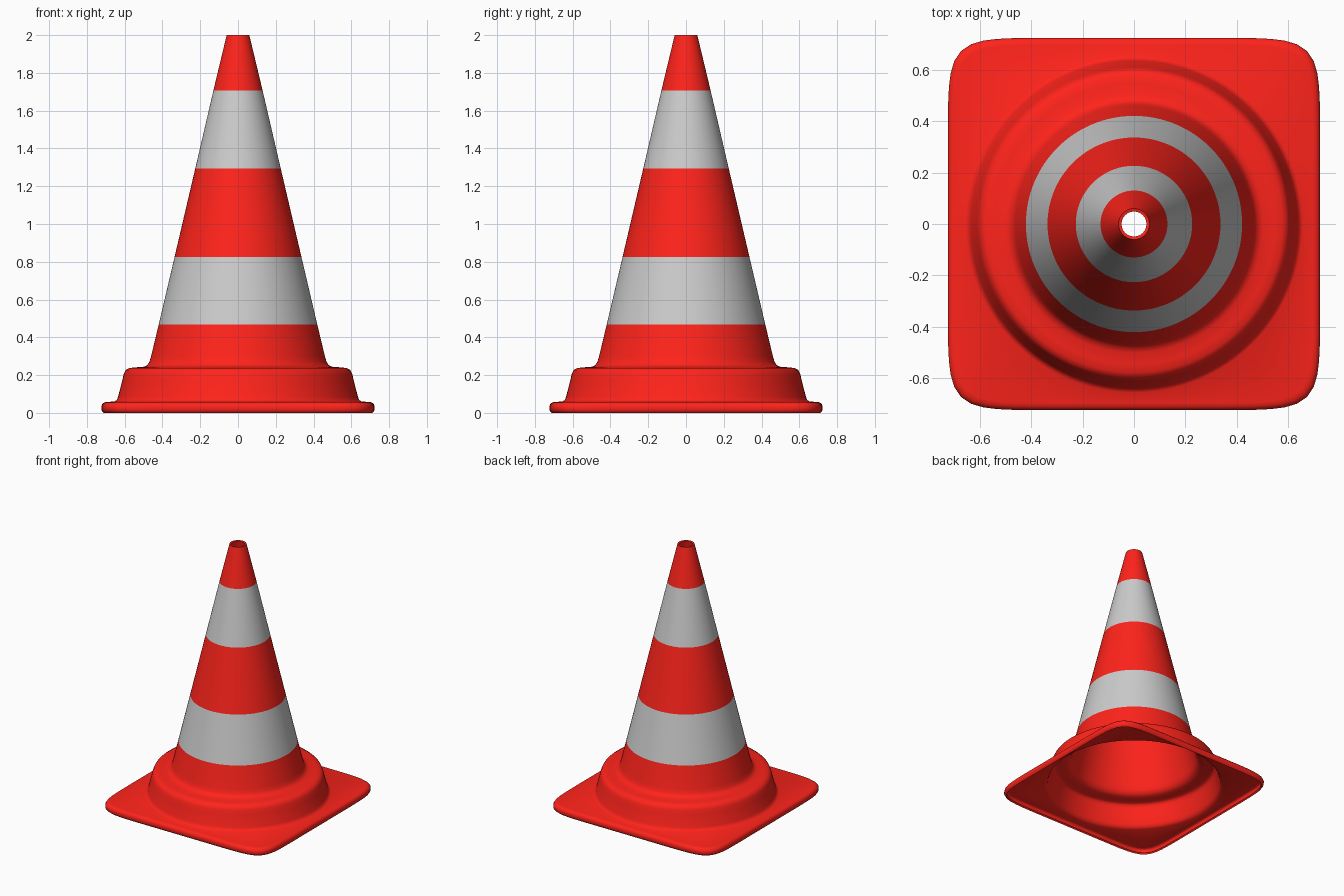
import bpy, bmesh, math

if "Cube" in bpy.data.objects:
    bpy.data.objects.remove(bpy.data.objects["Cube"])

SIDES = 128


def material(name, rgb):
    m = bpy.data.materials.new(name)
    m.diffuse_color = (*rgb, 1)
    m.use_nodes = True
    m.node_tree.nodes["Principled BSDF"].inputs["Base Color"].default_value = m.diffuse_color
    return m


# Outer profile, top to bottom: (radius, height, squareness exponent)
ROUND, SQUARE = 2, 9.5
profile = [
    (0.060, 2.00, ROUND), (0.130, 1.708, ROUND), (0.226, 1.295, ROUND),
    (0.336, 0.825, ROUND), (0.420, 0.467, ROUND), (0.460, 0.30, ROUND),
    (0.468, 0.272, ROUND), (0.480, 0.253, ROUND), (0.500, 0.244, ROUND),
    (0.545, 0.241, ROUND), (0.577, 0.237, ROUND), (0.595, 0.227, ROUND),
    (0.605, 0.205, ROUND), (0.613, 0.17, ROUND), (0.635, 0.085, ROUND),
    (0.642, 0.068, ROUND), (0.655, 0.060, ROUND),
    (0.695, 0.058, SQUARE), (0.709, 0.055, SQUARE), (0.719, 0.046, SQUARE),
    (0.723, 0.034, SQUARE), (0.723, 0.018, SQUARE), (0.719, 0.007, SQUARE),
    (0.711, 0.0, SQUARE),
]
GREY_BANDS = (1, 3)

# One continuous skin: round cone and step blending into the square foot
bm = bmesh.new()
rings = []
for size, z, n in profile:
    ring = []
    for i in range(SIDES):
        a = 2 * math.pi * i / SIDES
        c, s = math.cos(a), math.sin(a)
        r = size / (abs(c) ** n + abs(s) ** n) ** (1 / n)
        ring.append(bm.verts.new((r * c, r * s, z)))
    rings.append(ring)
for k, (top, low) in enumerate(zip(rings, rings[1:])):
    for i in range(SIDES):
        j = (i + 1) % SIDES
        f = bm.faces.new((top[i], low[i], low[j], top[j]))
        f.material_index = 1 if k in GREY_BANDS else 0
        f.smooth = True

mesh = bpy.data.meshes.new("traffic_cone")
bm.to_mesh(mesh)
bm.free()
cone = bpy.data.objects.new("traffic_cone", mesh)
bpy.context.collection.objects.link(cone)

# Red and grey outside; the extra red slots colour the inside of the shell
red = material("red", (1.0, 0.017, 0.011))
grey = material("grey", (0.8, 0.8, 0.8))
for m in (red, grey, red, red):
    mesh.materials.append(m)

# Hollow shell, open at the tip and underneath
shell = cone.modifiers.new("shell", 'SOLIDIFY')
shell.thickness = 0.012
shell.offset = -1
shell.material_offset = 2

bpy.context.view_layer.objects.active = cone
cone.select_set(True)
bpy.ops.object.modifier_apply(modifier="shell")
bpy.ops.object.shade_smooth_by_angle(angle=math.radians(70))
